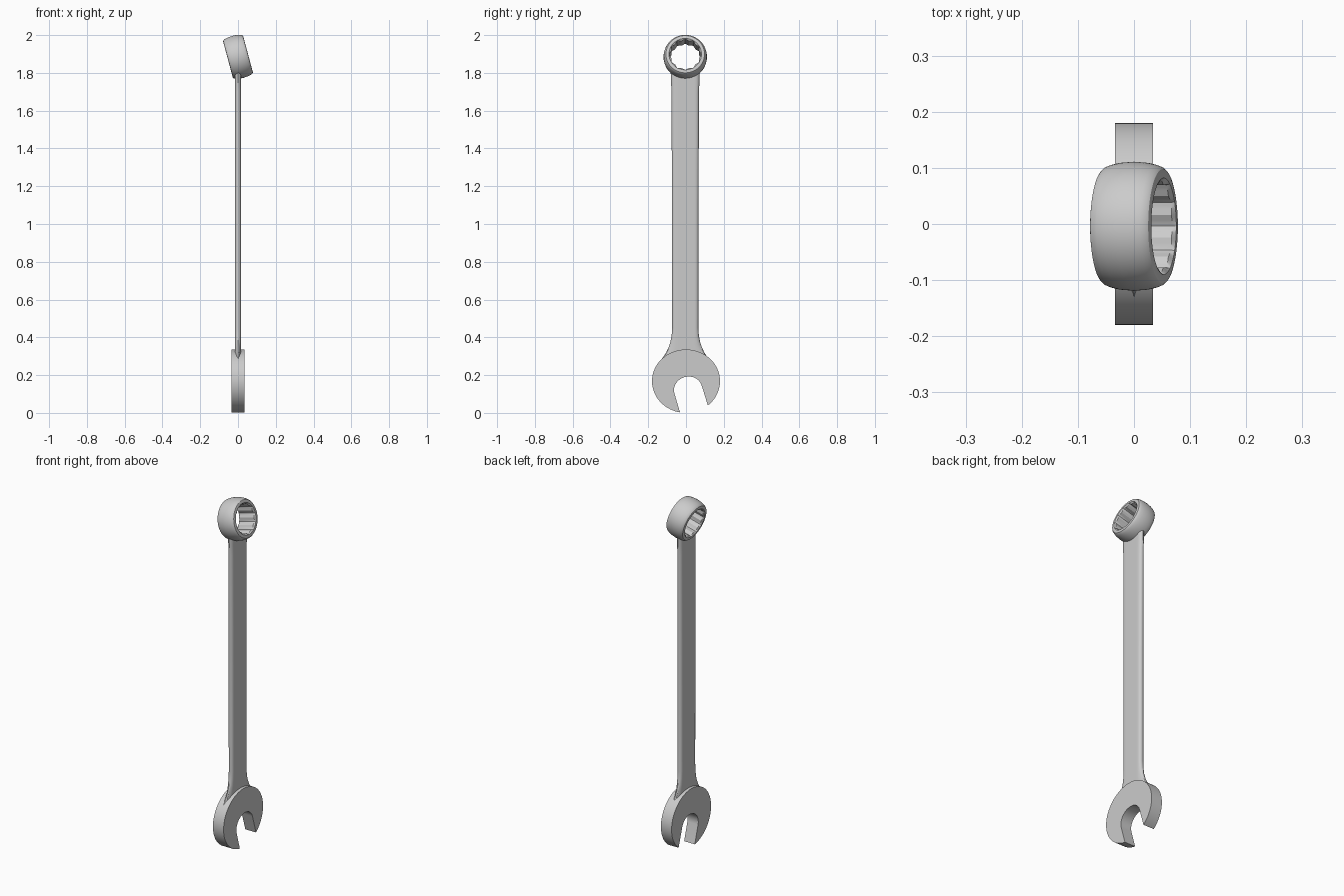
import bpy, bmesh, math
from mathutils import Matrix, Vector

if "Cube" in bpy.data.objects:
    bpy.data.objects.remove(bpy.data.objects["Cube"])


def finish(name, bm, angle=30):
    bmesh.ops.recalc_face_normals(bm, faces=bm.faces[:])
    mesh = bpy.data.meshes.new(name)
    bm.to_mesh(mesh)
    bm.free()
    ob = bpy.data.objects.new(name, mesh)
    bpy.context.collection.objects.link(ob)
    bpy.ops.object.select_all(action='DESELECT')
    ob.select_set(True)
    bpy.context.view_layer.objects.active = ob
    bpy.ops.object.shade_smooth_by_angle(angle=math.radians(angle))
    return ob


def bridge(bm, a, b):
    n = len(a)
    for i in range(n):
        j = (i + 1) % n
        bm.faces.new((a[i], a[j], b[j], b[i]))


# Open jaw: elliptical head with a slot tilted 15 degrees
tilt = math.radians(15)
u = Vector((math.cos(tilt), math.sin(tilt)))
v = Vector((-math.sin(tilt), math.cos(tilt)))
slot = Vector((0.011, 0.124))
outline = []
for i in range(73):
    t = math.radians(-50 + (259.8 + 50) * i / 72)
    outline.append(Vector((0.18 * math.cos(t), 0.168 + 0.168 * math.sin(t))))
for i in range(25):
    t = math.pi * (1 - i / 24)
    outline.append(slot + u * 0.075 * math.cos(t) + v * 0.068 * math.sin(t))
bm = bmesh.new()
sides = [[bm.verts.new((x, p.x, p.y)) for p in outline] for x in (-0.034, 0.034)]
bridge(bm, *sides)
for s in sides:
    bm.faces.new(s)
finish("open_jaw", bm)

# Shank: flat bar with rounded edges, flared into the jaw, cupped to fit the ring
MID, RING_Z = -0.004, 1.885
HALF = 0.016


def section(width):
    flat = 0.052
    pts = [(HALF, flat * k) for k in (-0.75, -0.5, -0.25, 0, 0.25, 0.5, 0.75)]
    for i in range(9):
        t = math.pi / 2 - math.pi * i / 8
        pts.append((HALF * math.sin(t), flat + (width - flat) * math.cos(t)))
    return pts + [(-x, -y) for x, y in pts]


rows = [(0.27, 0.138), (0.295, 0.117), (0.32, 0.101), (0.345, 0.089),
        (0.375, 0.079), (0.41, 0.072), (0.45, 0.069), (1.1, 0.070),
        (1.7, 0.073), (1.755, 0.075), (None, 0.078)]
bm = bmesh.new()
loops = []
for z, w in rows:
    loop = []
    for x, y in section(w):
        h = z if z else RING_Z - math.sqrt(0.098 ** 2 - y * y) / 0.966
        loop.append(bm.verts.new((x, y + MID, h)))
    loops.append(loop)
for a, b in zip(loops, loops[1:]):
    bridge(bm, a, b)
bm.faces.new(loops[0])
n = len(loops[-1])
end = loops[-1]
# Close the cupped end with strips across the thickness
order = sorted(end, key=lambda p: p.co.y)
front = [p for p in order if p.co.x > 1e-5]
back = [p for p in order if p.co.x < -1e-5]
for i in range(len(front) - 1):
    bm.faces.new((front[i], front[i + 1], back[i + 1], back[i]))
bm.faces.new((order[0], front[0], back[0]))
bm.faces.new((order[-1], front[-1], back[-1]))
finish("shank", bm)

# Box ring: barrel-shaped outside, twelve-point socket inside, tilted 15 degrees
N = 96


def star(i):
    k, f = divmod(i, 4)
    tip, dip = 0.0853, 0.0765
    a, b = (tip, dip) if k % 2 == 0 else (dip, tip)
    step, t = math.radians(15), math.radians(15) * f / 4
    return a * b * math.sin(step) / (a * math.sin(t) + b * math.sin(step - t))


outer = [(-0.055, 0.097), (-0.0535, 0.102), (-0.049, 0.106), (-0.040, 0.1095),
         (-0.025, 0.113), (0, 0.115)]
outer += [(-z, r) for z, r in reversed(outer[:-1])]
profile = outer + [(0.055, 0.086), (0.049, None), (-0.049, None), (-0.055, 0.086)]
bm = bmesh.new()
loops = []
for z, r in profile:
    loop = []
    for i in range(N):
        t = 2 * math.pi * i / N
        q = r or star(i)
        loop.append(bm.verts.new((q * math.cos(t), q * math.sin(t), z)))
    loops.append(loop)
for i, loop in enumerate(loops):
    bridge(bm, loop, loops[(i + 1) % len(loops)])
bm.transform(Matrix.Translation((0, MID, RING_Z)) @ Matrix.Rotation(math.radians(75), 4, 'Y'))
finish("box_ring", bm, 25)
